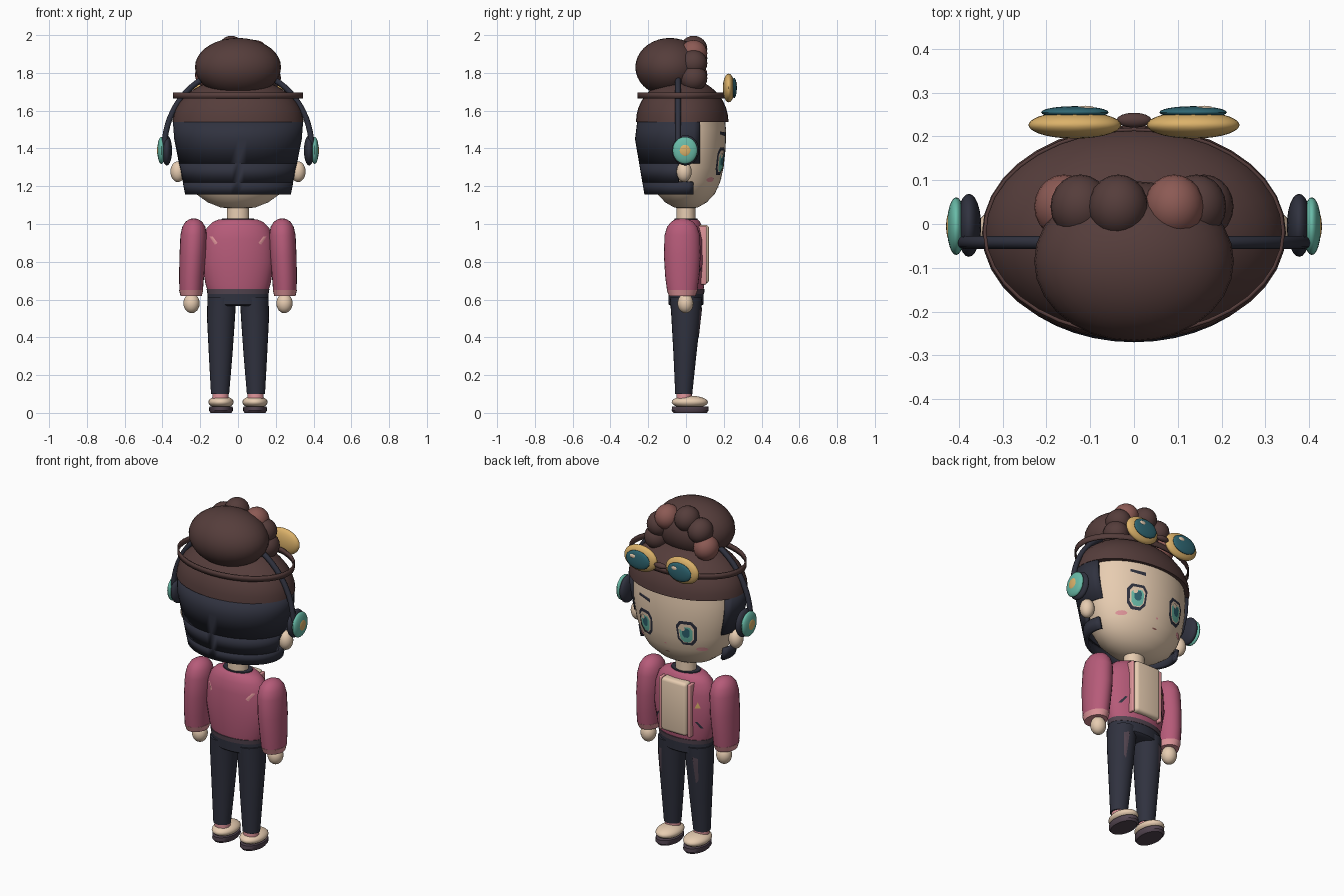
import bpy, bmesh, math
from math import sin, cos, pi, asin
from mathutils import Vector
from mathutils.bvhtree import BVHTree

cube = bpy.data.objects.get("Cube")
if cube:
    bpy.data.objects.remove(cube)


def material(name, hex_code):
    rgb = [int(hex_code[i:i + 2], 16) / 255 for i in (0, 2, 4)]
    col = [c / 12.92 if c < 0.04 else ((c + 0.055) / 1.055) ** 2.4 for c in rgb] + [1]
    m = bpy.data.materials.new(name)
    m.use_nodes = True
    m.diffuse_color = col
    bsdf = m.node_tree.nodes["Principled BSDF"]
    bsdf.inputs["Base Color"].default_value = col
    bsdf.inputs["Roughness"].default_value = 0.8
    return m


SKIN = material("skin", "EBD0B4")
NAVY = material("navy", "30323F")
BROWN = material("brown", "553D3B")
AUBURN = material("auburn", "8C5A54")
GOLD = material("gold", "DCB26A")
TEAL = material("teal", "69BBA8")
DEEP = material("deep_teal", "2F6672")
ROSE = material("rose", "B65B79")
BLUSH = material("blush", "DE9499")
PLUM = material("plum", "52444F")


def finish(name, bm, mat, angle=40):
    me = bpy.data.meshes.new(name)
    bm.to_mesh(me)
    bm.free()
    ob = bpy.data.objects.new(name, me)
    bpy.context.collection.objects.link(ob)
    me.materials.append(mat)
    bpy.ops.object.select_all(action="DESELECT")
    ob.select_set(True)
    bpy.context.view_layer.objects.active = ob
    bpy.ops.object.shade_smooth_by_angle(angle=math.radians(angle))
    return ob


def ball(name, loc, radii, mat, seg=24, rings=14):
    bm = bmesh.new()
    bmesh.ops.create_uvsphere(bm, u_segments=seg, v_segments=rings, radius=1)
    for v in bm.verts:
        v.co = Vector(loc) + Vector(a * b for a, b in zip(v.co, radii))
    return finish(name, bm, mat)


def loft(name, rings, mat, seg=32, caps=True, angle=40):
    """Stacked ellipses, each given as z, centre x, centre y, radius x, radius y."""
    bm = bmesh.new()
    loops = [[bm.verts.new((cx + rx * cos(2 * pi * i / seg), cy + ry * sin(2 * pi * i / seg), z))
              for i in range(seg)] for z, cx, cy, rx, ry in rings]
    for a, b in zip(loops, loops[1:]):
        for i in range(seg):
            j = (i + 1) % seg
            bm.faces.new((a[i], a[j], b[j], b[i]))
    if caps:
        bm.faces.new(loops[0][::-1])
        bm.faces.new(loops[-1])
    return finish(name, bm, mat, angle)


def block(name, loc, size, mat, bevel):
    bm = bmesh.new()
    bmesh.ops.create_cube(bm, size=1)
    for v in bm.verts:
        v.co = Vector(loc) + Vector(a * b for a, b in zip(v.co, size))
    bmesh.ops.bevel(bm, geom=bm.edges[:], offset=bevel, segments=3, affect="EDGES", profile=0.5)
    return finish(name, bm, mat)


def plate(name, target, outline, mat, lift=0.004, side=1):
    """Thin painted patch of x, z points laid on the target's +y or -y side."""
    tree = BVHTree.FromPolygons([v.co for v in target.data.vertices],
                                [p.vertices for p in target.data.polygons])
    n = len(outline)
    mx, mz = sum(p[0] for p in outline) / n, sum(p[1] for p in outline) / n
    bm = bmesh.new()

    def lay(x, z):
        hit = tree.ray_cast(Vector((x, side, z)), Vector((0, -side, 0)))[0]
        return bm.verts.new((x, (hit.y if hit else 0) + side * lift, z))
    mid = lay(mx, mz)
    inner, outer = [[lay(mx + (x - mx) * k, mz + (z - mz) * k) for x, z in outline] for k in (0.5, 1)]
    for i in range(n):
        j = (i + 1) % n
        bm.faces.new((mid, inner[i], inner[j]))
        bm.faces.new((inner[i], outer[i], outer[j], inner[j]))
    bm.normal_update()
    bmesh.ops.reverse_faces(bm, faces=[f for f in bm.faces if f.normal.y * side < 0])
    return finish(name, bm, mat)


def oval(x, z, rx, rz, n=16):
    return [(x + rx * cos(2 * pi * i / n), z + rz * sin(2 * pi * i / n)) for i in range(n)]


# Head and cap of hair
head = loft("head", [(z, 0, 0, 0.31 * k, 0.212 * k) for z, k in (
    (1.08, 0.1), (1.088, 0.3), (1.115, 0.52), (1.16, 0.72), (1.22, 0.85), (1.3, 0.94),
    (1.4, 0.99), (1.5, 1), (1.6, 0.95))], SKIN, 48, angle=60)
loft("hair_dome", [(1.54 + 0.235 * sin(t), 0, -0.02, 0.347 * cos(t), 0.245 * cos(t))
                   for t in [i * pi / 20 for i in range(10)]], BROWN, 36)
strap = loft("goggle_strap", [(z, 0, -0.018, 0.345, 0.238) for z in (1.665, 1.697)], BROWN, 36, False)
strap.modifiers.new("thickness", "SOLIDIFY").thickness = 0.008

# Dark hair wrapped round the back, notched for the ears
SHAPE = [(1.155, 0.28, 0.2), (1.45, 0.338, 0.25), (1.545, 0.345, 0.238)]


def hair_size(z):
    for (z0, x0, y0), (z1, x1, y1) in zip(SHAPE, SHAPE[1:]):
        if z <= z1:
            k = (z - z0) / (z1 - z0)
            return x0 + (x1 - x0) * k, y0 + (y1 - y0) * k


bm = bmesh.new()
for levels, limit in (((1.155, 1.22), 0.04), ((1.22, 1.32), -0.04), ((1.32, 1.45, 1.545), 0.075)):
    rows = []
    for z in levels:
        rx, ry = hair_size(z)
        t0 = asin((limit + 0.02) / ry)
        angles = [pi - t0 + (pi + 2 * t0) * i / 28 for i in range(29)]
        rows.append([bm.verts.new((rx * cos(t), -0.02 + ry * sin(t), z)) for t in angles])
    for a, b in zip(rows, rows[1:]):
        for i in range(28):
            bm.faces.new((a[i], a[i + 1], b[i + 1], b[i]))
bmesh.ops.remove_doubles(bm, verts=bm.verts[:], dist=0.0005)
hair = finish("back_hair", bm, NAVY)
hair.modifiers.new("thickness", "SOLIDIFY").thickness = 0.02

# Bun with a braid of balls arched over it
ball("bun", (0, -0.085, 1.83), (0.228, 0.183, 0.155), BROWN, 28, 18)
for i, (deg, mat) in enumerate(((-5, BROWN), (27, BROWN), (55, AUBURN), (103, BROWN),
                                (140, BROWN), (178, AUBURN))):
    t = math.radians(deg)
    ball(f"braid_ball_{i + 1}", (0.16 * cos(t), 0.04, 1.785 + 0.145 * sin(t)),
         (0.068, 0.073, 0.07), mat, 20, 12)

# Headphone band
curve = bpy.data.curves.new("headphone_band", "CURVE")
curve.dimensions = "3D"
curve.bevel_depth = 0.015
curve.bevel_resolution = 2
line = curve.splines.new("POLY")
line.points.add(32)
for i, p in enumerate(line.points):
    p.co = (0.39 * cos(pi * i / 32), -0.042, 1.4 + 0.42 * sin(pi * i / 32), 1)
curve.materials.append(NAVY)
bpy.context.collection.objects.link(bpy.data.objects.new("headphone_band", curve))

# Goggle bridge, neck, torso and hips
ball("goggle_bridge", (0, 0.237, 1.715), (0.04, 0.017, 0.016), BROWN, 16, 10)
loft("neck", [(1.0, 0, 0, 0.06, 0.052), (1.12, 0, 0, 0.058, 0.05)], SKIN, 24)
torso = loft("jacket", [(z, 0, 0, rx, ry) for z, rx, ry in (
    (0.645, 0.16, 0.092), (0.68, 0.172, 0.097), (0.8, 0.193, 0.103), (0.92, 0.185, 0.1),
    (0.98, 0.165, 0.09), (1.01, 0.135, 0.075), (1.025, 0.1, 0.062))], ROSE, angle=60)
loft("jacket_hem", [(0.63, 0, 0, 0.162, 0.096), (0.655, 0, 0, 0.166, 0.098)], PLUM)
loft("collar", [(1.018, 0, 0, 0.09, 0.062), (1.03, 0, 0, 0.085, 0.06)], NAVY)
loft("hips", [(0.565, 0, 0, 0.13, 0.08), (0.575, 0, 0, 0.162, 0.092),
              (0.635, 0, 0, 0.16, 0.094)], NAVY)
block("shirt_panel", (0, 0.087, 0.84), (0.165, 0.07, 0.31), SKIN, 0.018)

# Face centre
plate("nose", head, oval(0, 1.245, 0.008, 0.005, 8), BLUSH)
plate("mouth", head, oval(0, 1.19, 0.016, 0.004, 8), AUBURN)
plate("eyebrow", head, [(0.09, 1.465), (0.175, 1.475), (0.175, 1.49), (0.09, 1.485)], NAVY, 0.006)
plate("chest_badge", torso, [(-0.145, 0.85), (-0.115, 0.85), (-0.13, 0.885)], GOLD)

EYE = [(-0.05, 0.04), (-0.03, 0.068), (0.03, 0.068), (0.05, 0.04),
       (0.045, -0.035), (0.022, -0.065), (-0.022, -0.065), (-0.045, -0.035)]

for s, tag in ((1, "left"), (-1, "right")):
    # Eyes and cheeks
    for part, k, dz, mat, lift in (("eye_rim", 1.1, 0, NAVY, 0.004), ("eye_white", 0.85, 0, SKIN, 0.006),
                                   ("iris", 0.7, -0.006, TEAL, 0.008), ("pupil", 0.42, 0.006, DEEP, 0.0095)):
        plate(f"{tag}_{part}", head, [(s * 0.132 + x * k, 1.33 + dz + z * k) for x, z in EYE], mat, lift)
    plate(f"{tag}_eye_glint", head, oval(s * 0.132 + 0.015, 1.362, 0.013, 0.015, 10), SKIN, 0.011)
    plate(f"{tag}_cheek", head, oval(s * 0.195, 1.235, 0.026, 0.013), BLUSH)
    ball(f"{tag}_ear", (s * 0.318, -0.01, 1.277), (0.04, 0.04, 0.055), SKIN, 20, 12)

    # Goggle lenses
    ball(f"{tag}_goggle_rim", (s * 0.135, 0.226, 1.72), (0.106, 0.031, 0.076), GOLD, 28, 16)
    ball(f"{tag}_goggle_lens", (s * 0.135, 0.255, 1.72), (0.077, 0.014, 0.054), DEEP, 24, 12)
    ball(f"{tag}_lens_glint", (s * 0.135 + 0.025, 0.265, 1.74), (0.02, 0.005, 0.012), SKIN, 12, 8)

    # Headphone cups
    ball(f"{tag}_ear_cushion", (s * 0.377, -0.003, 1.39), (0.028, 0.072, 0.08), NAVY)
    ball(f"{tag}_ear_cup", (s * 0.406, -0.005, 1.39), (0.021, 0.066, 0.072), TEAL)
    ball(f"{tag}_ear_cup_button", (s * 0.419, -0.005, 1.39), (0.01, 0.035, 0.037), GOLD, 20, 10)

    # Arm, cuff and hand
    loft(f"{tag}_sleeve", [(z, s * x, -0.02, rx, ry) for z, x, rx, ry in (
        (0.645, 0.248, 0.062, 0.08), (0.72, 0.246, 0.066, 0.09), (0.83, 0.24, 0.07, 0.097),
        (0.94, 0.235, 0.07, 0.094), (0.985, 0.234, 0.061, 0.08), (1.012, 0.234, 0.044, 0.058),
        (1.026, 0.234, 0.022, 0.03), (1.03, 0.234, 0.004, 0.005))], ROSE, 24, angle=60)
    loft(f"{tag}_cuff", [(0.618, s * 0.248, -0.02, 0.056, 0.07), (0.65, s * 0.248, -0.02, 0.064, 0.082)],
         BLUSH, 24)
    ball(f"{tag}_hand", (s * 0.246, -0.003, 0.58), (0.043, 0.042, 0.052), SKIN, 20, 12)

    # Jacket trim: lapel, pocket slash and back streak
    block(f"{tag}_lapel", (s * 0.093, 0.084, 0.835), (0.018, 0.05, 0.31), BLUSH, 0.006)
    plate(f"{tag}_pocket", torso, [(s * x, z) for x, z in (
        (0.115, 0.77), (0.128, 0.77), (0.155, 0.73), (0.142, 0.73))], NAVY)
    plate(f"{tag}_back_streak", torso, [(s * x, z) for x, z in (
        (0.135, 0.935), (0.152, 0.935), (0.122, 0.89), (0.108, 0.9))], BLUSH, side=-1)

    # Leg with worn patch
    leg = loft(f"{tag}_trouser_leg", [(z, s * x, y, rx, ry) for z, x, y, rx, ry in (
        (0.1, 0.095, -0.012, 0.048, 0.045), (0.3, 0.092, -0.006, 0.062, 0.06),
        (0.5, 0.09, 0, 0.074, 0.077), (0.61, 0.086, 0, 0.076, 0.085))], NAVY, 24)
    plate(f"{tag}_worn_patch", leg, [(s * x, z) for x, z in (
        (0.1, 0.56), (0.13, 0.55), (0.125, 0.42), (0.112, 0.4))], PLUM, 0.006)

    # Sock, shoe and sole
    loft(f"{tag}_sock", [(0.06, s * 0.093, -0.01, 0.044, 0.042), (0.115, s * 0.093, -0.01, 0.042, 0.04)],
         BLUSH, 20)
    ball(f"{tag}_shoe", (s * 0.09, 0.02, 0.057), (0.067, 0.096, 0.034), SKIN)
    loft(f"{tag}_sole", [(0, s * 0.09, 0.022, 0.055, 0.088), (0.012, s * 0.09, 0.022, 0.063, 0.098),
                         (0.033, s * 0.09, 0.022, 0.062, 0.096)], PLUM, 24)
